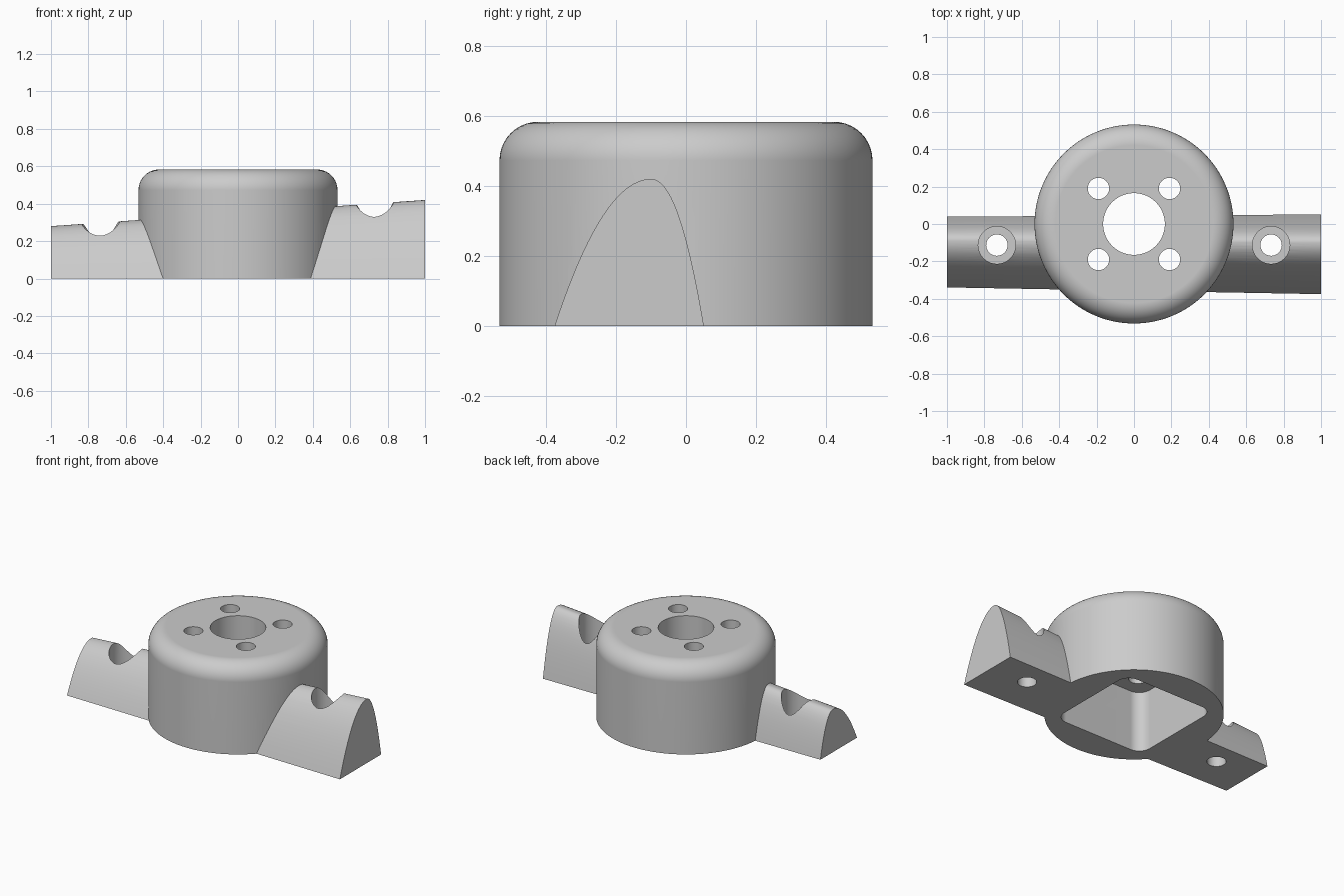
import bpy, bmesh, math
from mathutils import Matrix, Vector

cube = bpy.data.objects.get("Cube")
if cube:
    bpy.data.objects.remove(cube, do_unlink=True)

grey = bpy.data.materials.new("light grey")
grey.use_nodes = True
colour = (0.6, 0.6, 0.6, 1)
grey.diffuse_color = colour
grey.node_tree.nodes["Principled BSDF"].inputs["Base Color"].default_value = colour


def add_object(name, bm):
    bmesh.ops.recalc_face_normals(bm, faces=bm.faces)
    mesh = bpy.data.meshes.new(name)
    bm.to_mesh(mesh)
    bm.free()
    mesh.materials.append(grey)
    obj = bpy.data.objects.new(name, mesh)
    bpy.context.collection.objects.link(obj)
    return obj


def cylinder(name, radius, z0, z1, x=0, y=0, sides=48, fillet=0):
    bm = bmesh.new()
    bmesh.ops.create_cone(bm, cap_ends=True, segments=sides, radius1=radius, radius2=radius,
                          depth=z1 - z0, matrix=Matrix.Translation((x, y, (z0 + z1) / 2)))
    if fillet:
        rim = [e for e in bm.edges if all(v.co.z > z1 - 0.001 for v in e.verts)]
        bmesh.ops.bevel(bm, geom=rim, offset=fillet, segments=10, profile=0.5, affect='EDGES')
    return add_object(name, bm)


def prism(name, lower, upper):
    """Solid between two matching outlines."""
    bm = bmesh.new()
    a, b = ([bm.verts.new(p) for p in ring] for ring in (lower, upper))
    bm.faces.new(a)
    bm.faces.new(b)
    for i in range(len(a)):
        j = (i + 1) % len(a)
        bm.faces.new((a[i], a[j], b[j], b[i]))
    return add_object(name, bm)


def wing_section(x, steps=24):
    """Domed section, growing slightly toward +x."""
    height = 0.35 + 0.07 * x
    front, peak, back = -0.357 - 0.018 * x, -0.095 - 0.005 * x, 0.045 + 0.006 * x
    points = []
    for i in range(-steps, steps + 1):
        t = math.sin(abs(i) / steps * math.pi / 2)
        reach = peak - front if i < 0 else back - peak
        y = peak + math.copysign(t, i) * reach
        points.append(Vector((x, y, height * (1 - t ** (2.0 if i < 0 else 2.15)))))
    return points


def rounded_square(half, radius, z, steps=8):
    points = []
    for quarter in range(4):
        middle = math.pi / 4 + quarter * math.pi / 2
        cx = math.copysign(half - radius, math.cos(middle))
        cy = math.copysign(half - radius, math.sin(middle))
        for i in range(steps + 1):
            a = (quarter + i / steps) * math.pi / 2
            points.append(Vector((cx + radius * math.cos(a), cy + radius * math.sin(a), z)))
    return points


def combine(target, other, operation):
    mod = target.modifiers.new(operation.lower(), 'BOOLEAN')
    mod.operation = operation
    mod.object = other
    mod.solver = 'EXACT'
    bpy.context.view_layer.objects.active = target
    bpy.ops.object.modifier_apply(modifier=mod.name)
    bpy.data.objects.remove(other, do_unlink=True)


# Round cup with tapered side arms
mount = cylinder("motor_mount", 0.532, 0, 0.583, sides=128, fillet=0.11)
combine(mount, prism("side_arms", wing_section(-1), wing_section(1)), 'UNION')

# Square pocket underneath and shaft hole through the top
pocket = prism("pocket", rounded_square(0.33, 0.08, -0.1), rounded_square(0.33, 0.08, 0.4))
combine(mount, pocket, 'DIFFERENCE')
combine(mount, cylinder("shaft_hole", 0.165, 0.2, 0.8, sides=64), 'DIFFERENCE')

# Four screw holes in the top
for sx in (-1, 1):
    for sy in (-1, 1):
        combine(mount, cylinder("screw_hole", 0.057, 0.2, 0.8, 0.19 * sx, 0.19 * sy), 'DIFFERENCE')

# Counterbored bolt holes in the arms
for side in (-1, 1):
    x = 0.733 * side
    combine(mount, cylinder("bolt_head", 0.1, 0.12, 0.8, x, -0.113), 'DIFFERENCE')
    combine(mount, cylinder("bolt_hole", 0.057, -0.1, 0.3, x, -0.113), 'DIFFERENCE')

# Smooth rounded surfaces, crisp edges
bpy.ops.object.select_all(action='DESELECT')
mount.select_set(True)
bpy.context.view_layer.objects.active = mount
bpy.ops.object.shade_smooth_by_angle(angle=math.radians(30))
weighted = mount.modifiers.new("weighted normals", 'WEIGHTED_NORMAL')
weighted.keep_sharp = True
